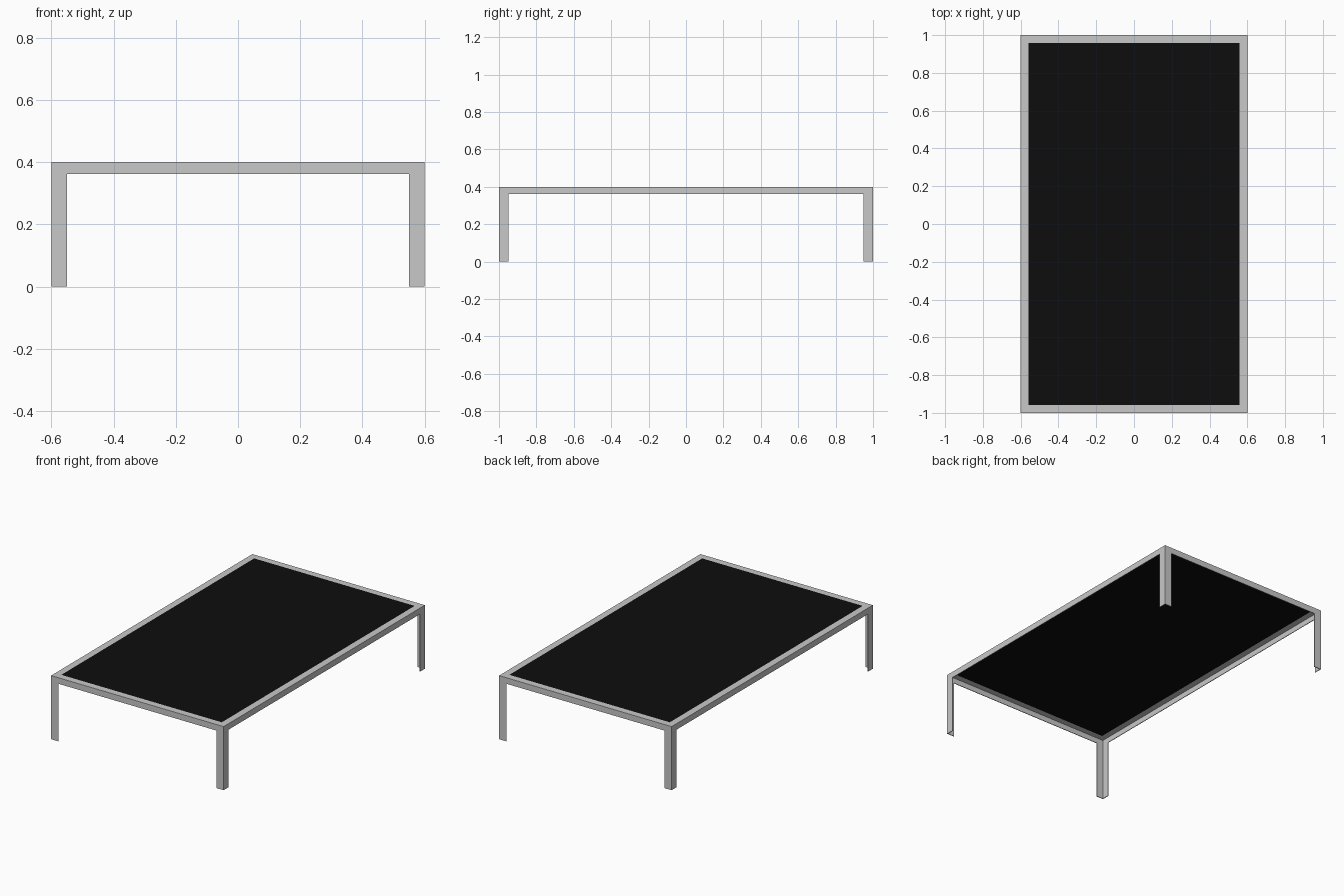
import bpy, bmesh

if "Cube" in bpy.data.objects:
    bpy.data.objects.remove(bpy.data.objects["Cube"])

HX, HY, H = 0.6, 1.0, 0.4      # half width, half length, height
T = 0.004                      # sheet thickness of the angle section
FLANGE, DROP, LEG = 0.042, 0.038, 0.05


def material(name, rgb):
    m = bpy.data.materials.new(name)
    m.diffuse_color = (*rgb, 1)
    m.use_nodes = True
    m.node_tree.nodes["Principled BSDF"].inputs["Base Color"].default_value = m.diffuse_color
    return m


metal = material("light grey metal", (0.58, 0.58, 0.58))
black = material("black panel", (0.004, 0.004, 0.004))


def finish(name, bm, mat):
    bmesh.ops.recalc_face_normals(bm, faces=bm.faces)
    me = bpy.data.meshes.new(name)
    bm.to_mesh(me)
    bm.free()
    me.materials.append(mat)
    ob = bpy.data.objects.new(name, me)
    bpy.context.collection.objects.link(ob)
    return ob


def prism(name, outline, z0, z1, mat):
    bm = bmesh.new()
    face = bm.faces.new([bm.verts.new((x, y, z0)) for x, y in outline])
    ext = bmesh.ops.extrude_face_region(bm, geom=[face])
    top = [v for v in ext["geom"] if isinstance(v, bmesh.types.BMVert)]
    bmesh.ops.translate(bm, vec=(0, 0, z1 - z0), verts=top)
    return finish(name, bm, mat)


# top frame: L-shaped section (inset, z) swept around the rectangle with mitres
section = [(0, H - DROP), (0, H), (FLANGE, H), (FLANGE, H - T), (T, H - T), (T, H - DROP)]
corners = [(-1, -1), (1, -1), (1, 1), (-1, 1)]
bm = bmesh.new()
rings = [[bm.verts.new((sx * (HX - i), sy * (HY - i), z)) for i, z in section]
         for sx, sy in corners]
n = len(section)
for a in range(4):
    r, s = rings[a], rings[(a + 1) % 4]
    for k in range(n):
        bm.faces.new((r[k], r[(k + 1) % n], s[(k + 1) % n], s[k]))
finish("top_frame", bm, metal)

# four angle-section legs
for sx, sy in corners:
    outline = [(0, 0), (LEG, 0), (LEG, T), (T, T), (T, LEG), (0, LEG)]
    name = ("front" if sy < 0 else "back") + ("_left_leg" if sx < 0 else "_right_leg")
    prism(name, [(sx * (HX - u), sy * (HY - v)) for u, v in outline], 0, H - DROP, metal)

# black panel filling the frame opening
px, py = HX - FLANGE, HY - FLANGE
prism("table_panel", [(sx * px, sy * py) for sx, sy in corners], H - T, H, black)
